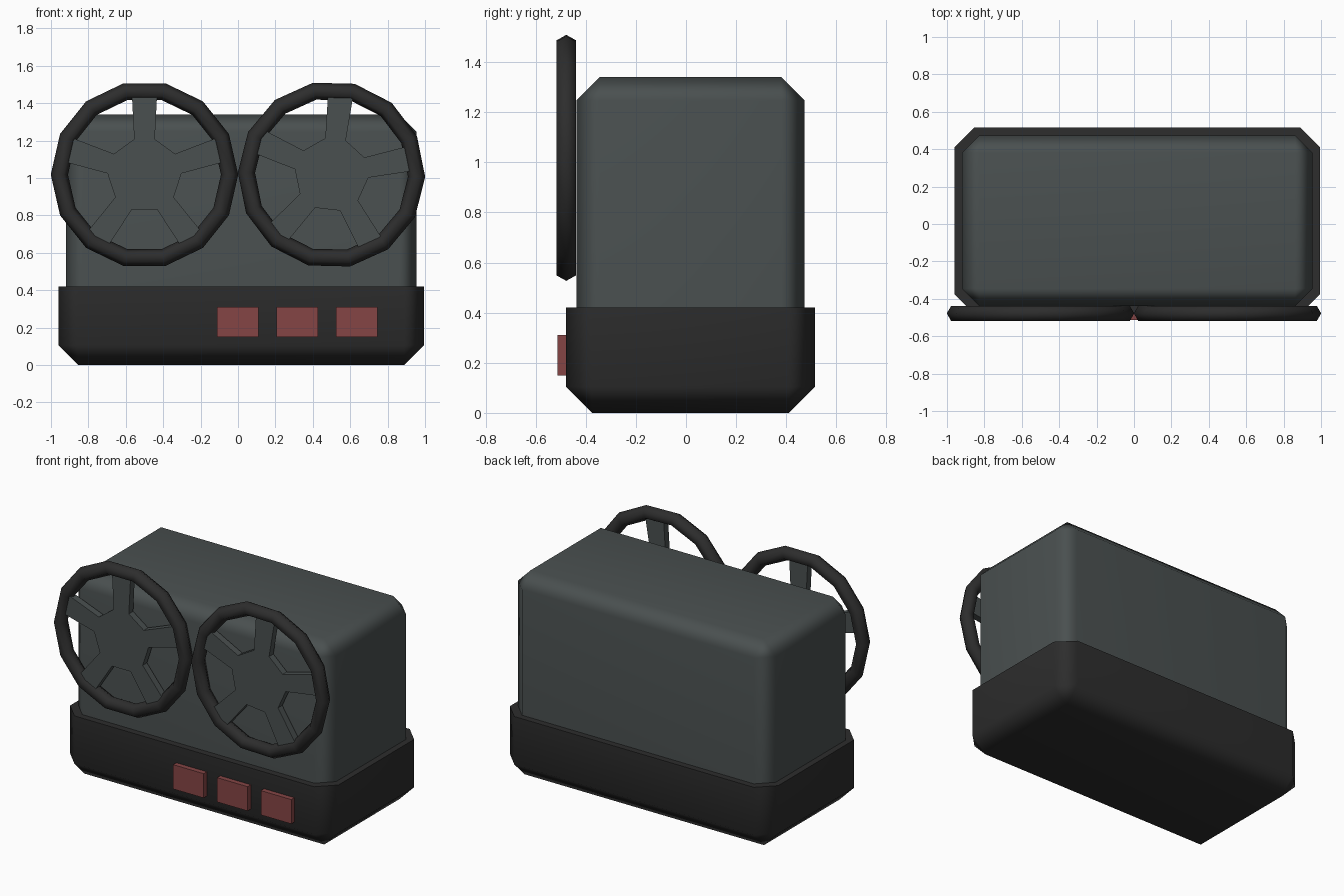
import bpy, bmesh, math
from mathutils import Vector

if "Cube" in bpy.data.objects:
    bpy.data.objects.remove(bpy.data.objects["Cube"])


def material(name, rgb):
    m = bpy.data.materials.new(name)
    m.diffuse_color = (*rgb, 1.0)
    m.use_nodes = True
    m.node_tree.nodes["Principled BSDF"].inputs["Base Color"].default_value = m.diffuse_color
    return m


BODY = material("slate_grey", (0.068, 0.080, 0.080))
DARK = material("charcoal", (0.026, 0.026, 0.026))
RED = material("dull_red", (0.235, 0.060, 0.060))


def smooth(mesh, degrees):
    for p in mesh.polygons:
        p.use_smooth = True
    mesh.set_sharp_from_angle(angle=math.radians(degrees))


def add_object(name, bm, mat):
    bmesh.ops.recalc_face_normals(bm, faces=bm.faces)
    mesh = bpy.data.meshes.new(name)
    bm.to_mesh(mesh)
    bm.free()
    mesh.materials.append(mat)
    ob = bpy.data.objects.new(name, mesh)
    bpy.context.collection.objects.link(ob)
    return ob


def box(name, lo, hi, mat, chamfer=0.0, plain_z=None):
    """Box between two corners; chamfers every edge not lying at plain_z."""
    bm = bmesh.new()
    bmesh.ops.create_cube(bm, size=1.0)
    for v in bm.verts:
        v.co = Vector([lo[i] if v.co[i] < 0 else hi[i] for i in range(3)])
    if chamfer:
        edges = [e for e in bm.edges
                 if any(abs(v.co.z - plain_z) > 1e-4 for v in e.verts)]
        bmesh.ops.bevel(bm, geom=edges, offset=chamfer, segments=1,
                        profile=0.5, affect='EDGES')
    ob = add_object(name, bm, mat)
    if chamfer:
        smooth(ob.data, 60)
        wn = ob.modifiers.new("weighted_normals", 'WEIGHTED_NORMAL')
        wn.keep_sharp = True
    return ob


# Dark base tray and the main housing
box("base", (-0.96, -0.48, 0.0), (0.995, 0.515, 0.42), DARK, 0.105, 0.42)
box("housing", (-0.92, -0.438, 0.40), (0.955, 0.474, 1.34), BODY, 0.093, 0.40)

# Three push buttons on the base front
for i, x in enumerate((-0.113, 0.207, 0.525)):
    box(f"button_{i + 1}", (x, -0.513, 0.15), (x + 0.222, -0.46, 0.31), RED)


# Reels: a hexagonal-section rim plus a five-armed hub
def reel(side, cx, rim_turn, hub_turn):
    cy, cz = -0.478, 1.018
    bpy.ops.mesh.primitive_torus_add(
        major_segments=14, minor_segments=6, major_radius=0.455, minor_radius=0.046,
        location=(cx, cy, cz), rotation=(math.pi / 2, math.radians(rim_turn), 0))
    rim = bpy.context.object
    rim.name = f"{side}_reel_rim"
    rim.data.materials.clear()
    rim.data.materials.append(DARK)
    smooth(rim.data, 65)

    bm = bmesh.new()
    verts = []
    for k in range(5):
        a = math.radians(90 - hub_turn + 72 * k)
        d = Vector((math.cos(a), 0, math.sin(a)))
        t = Vector((-math.sin(a), 0, math.cos(a)))
        for r, w in ((0.19, -0.055), (0.44, -0.068), (0.44, 0.068), (0.19, 0.055)):
            verts.append(bm.verts.new(Vector((cx, -0.50, cz)) + d * r + t * w))
    face = bm.faces.new(verts)
    ext = bmesh.ops.extrude_face_region(bm, geom=[face], use_keep_orig=True)
    moved = [g for g in ext["geom"] if isinstance(g, bmesh.types.BMVert)]
    bmesh.ops.translate(bm, verts=moved, vec=(0, 0.045, 0))
    add_object(f"{side}_reel_hub", bm, BODY)


reel("left", -0.5, 0.0, 0.0)
reel("right", 0.5, 1.4, 6.5)
